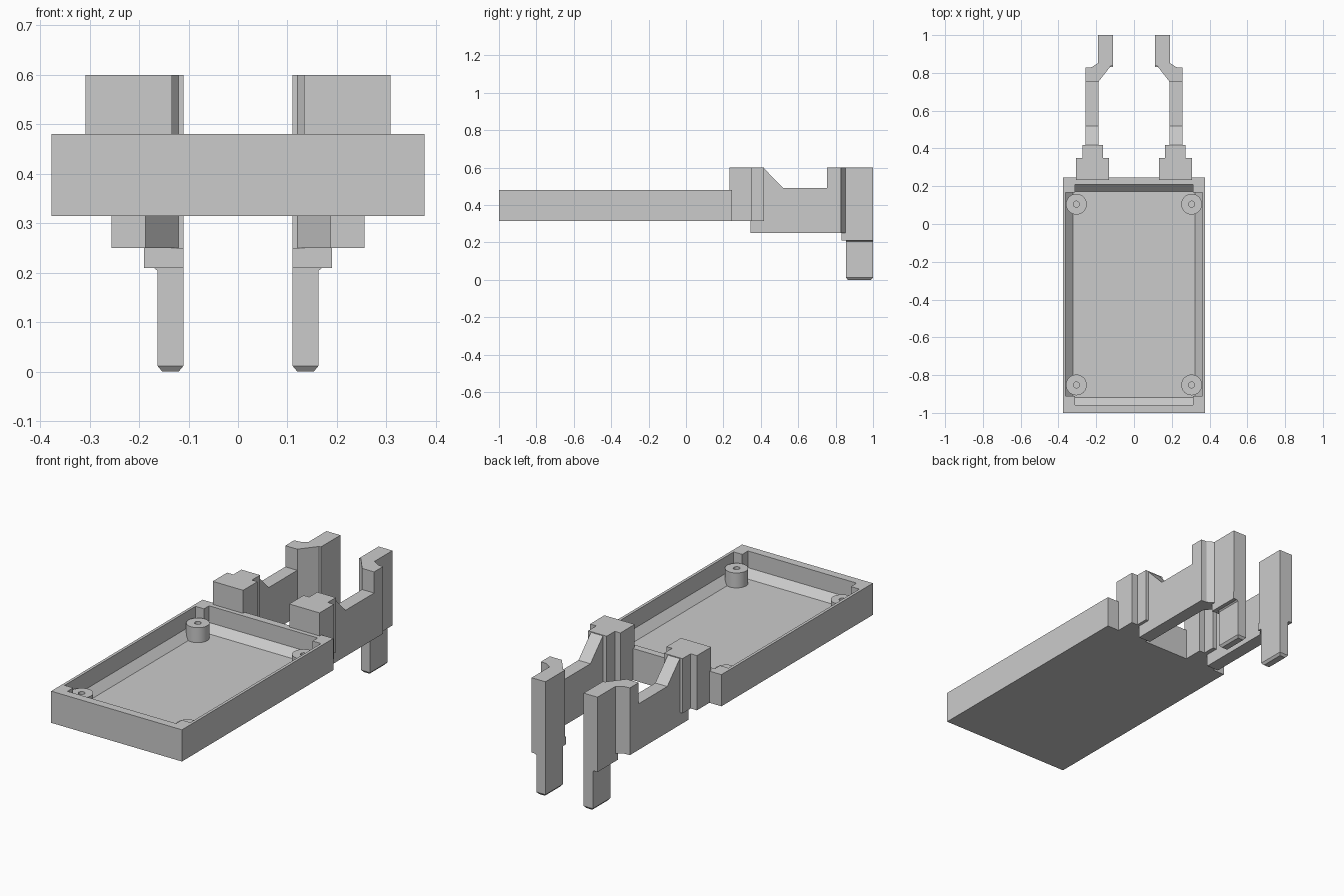
import bpy, bmesh, math
from mathutils import Vector

cube = bpy.data.objects.get("Cube")
if cube:
    bpy.data.objects.remove(cube, do_unlink=True)

grey = bpy.data.materials.new("plain grey")
grey.use_nodes = True
colour = (0.6, 0.6, 0.6, 1)
grey.diffuse_color = colour
grey.node_tree.nodes["Principled BSDF"].inputs["Base Color"].default_value = colour


def finish(name, bm, mirror=""):
    """Turn a bmesh into an object, mirrored across the given axes."""
    bmesh.ops.recalc_face_normals(bm, faces=bm.faces)
    mesh = bpy.data.meshes.new(name)
    bm.to_mesh(mesh)
    bm.free()
    mesh.materials.append(grey)
    obj = bpy.data.objects.new(name, mesh)
    bpy.context.collection.objects.link(obj)
    if mirror:
        mod = obj.modifiers.new("Mirror", "MIRROR")
        mod.use_axis = ("x" in mirror, "y" in mirror, False)
    return obj


def prism(name, profile, axis, lo, hi, mirror=""):
    """Extrude a 2D profile along an axis; profile uses the other two axes in order."""
    def place(p, d):
        co = list(p)
        co.insert("xyz".index(axis), d)
        return co
    bm = bmesh.new()
    face = bm.faces.new([bm.verts.new(place(p, lo)) for p in profile])
    ext = bmesh.ops.extrude_face_region(bm, geom=[face])
    shift = Vector(place((0, 0), hi - lo))
    bmesh.ops.translate(bm, vec=shift, verts=[g for g in ext["geom"] if isinstance(g, bmesh.types.BMVert)])
    return finish(name, bm, mirror)


def rect(a0, a1, b0, b1):
    return [(a0, b0), (a1, b0), (a1, b1), (a0, b1)]


def trough(a0, a1):
    """Cavity section: flat floor, chamfered foot, upright walls."""
    c = 0.038
    return [(a0 + c, FLOOR), (a1 - c, FLOOR), (a1, FLOOR + c), (a1, 0.7), (a0, 0.7), (a0, FLOOR + c)]


BOTTOM, RIM, FLOOR, TOP = 0.315, 0.48, 0.355, 0.6

# Tray with a cavity whose four corners stay solid
tray = prism("tray", rect(-0.377, 0.377, -1, 0.247), "z", BOTTOM, RIM)
cutters = [prism("cavity_wide", trough(-0.362, 0.362), "y", -0.91, 0.167),
           prism("cavity_long", trough(-0.957, 0.209), "x", -0.313, 0.313)]
for cutter in cutters:
    mod = tray.modifiers.new("Cavity", "BOOLEAN")
    mod.operation = "DIFFERENCE"
    mod.solver = "EXACT"
    mod.object = cutter
    cutter.hide_render = True
    cutter.hide_set(True)
    cutter.display_type = "WIRE"

# Round screw posts with blind holes, one turned profile per end
for name, y in (("front_screw_posts", -0.852), ("rear_screw_posts", 0.105)):
    bm = bmesh.new()
    centre = Vector((0.305, y, 0))
    turned = [(0.055, FLOOR - 0.01), (0.055, 0.433), (0.016, 0.433), (0.016, 0.37), (0, 0.37)]
    verts = [bm.verts.new(centre + Vector((r, 0, z))) for r, z in turned]
    edges = [bm.edges.new(pair) for pair in zip(verts, verts[1:])]
    bmesh.ops.spin(bm, geom=verts + edges, cent=centre, axis=(0, 0, 1),
                   angle=math.tau, steps=32)
    bmesh.ops.remove_doubles(bm, verts=bm.verts, dist=0.0005)
    post = finish(name, bm, "x")
    bpy.ops.object.select_all(action="DESELECT")
    post.select_set(True)
    bpy.context.view_layer.objects.active = post
    bpy.ops.object.shade_smooth_by_angle(angle=math.radians(30))

# Stepped blocks joining the arms to the tray
prism("mount_block", rect(0.133, 0.308, 0.232, 0.35), "z", BOTTOM, TOP, "x")
prism("mount_step", rect(0.165, 0.272, 0.35, 0.417), "z", BOTTOM, TOP, "x")

# Arms with a sloped shoulder
prism("arm", [(0.345, 0.25), (0.757, 0.25), (0.757, 0.49), (0.52, 0.49),
              (0.415, 0.598), (0.345, 0.598)], "x", 0.187, 0.256, "x")

# Upright heads that jog inwards
prism("head", [(0.187, 0.755), (0.256, 0.755), (0.256, 0.828), (0.225, 0.83), (0.19, 0.852),
               (0.19, 1), (0.11, 1), (0.11, 0.84), (0.12, 0.84)], "z", 0.25, TOP, "x")
prism("head_base", rect(0.11, 0.19, 0.832, 1), "z", 0.21, 0.25, "x")


def leg_ring(bm, inset, z):
    return [bm.verts.new((x, y, z)) for x, y in
            rect(0.11 + inset, 0.163 - inset, 0.855 + inset, 1 - inset)]


# Legs with chamfered feet and a slight flare at the root
bm = bmesh.new()
foot, ankle, leg_top = leg_ring(bm, 0.01, 0), leg_ring(bm, 0, 0.012), leg_ring(bm, 0, 0.212)
for low, high in ((foot, ankle), (ankle, leg_top)):
    for i in range(4):
        j = (i + 1) % 4
        bm.faces.new((low[i], low[j], high[j], high[i]))
bm.faces.new(foot)
bm.faces.new(leg_top)
finish("leg", bm, "x")
prism("leg_flare", [(0.163, 0.204), (0.171, 0.211), (0.15, 0.211)], "y", 0.855, 1, "x")
